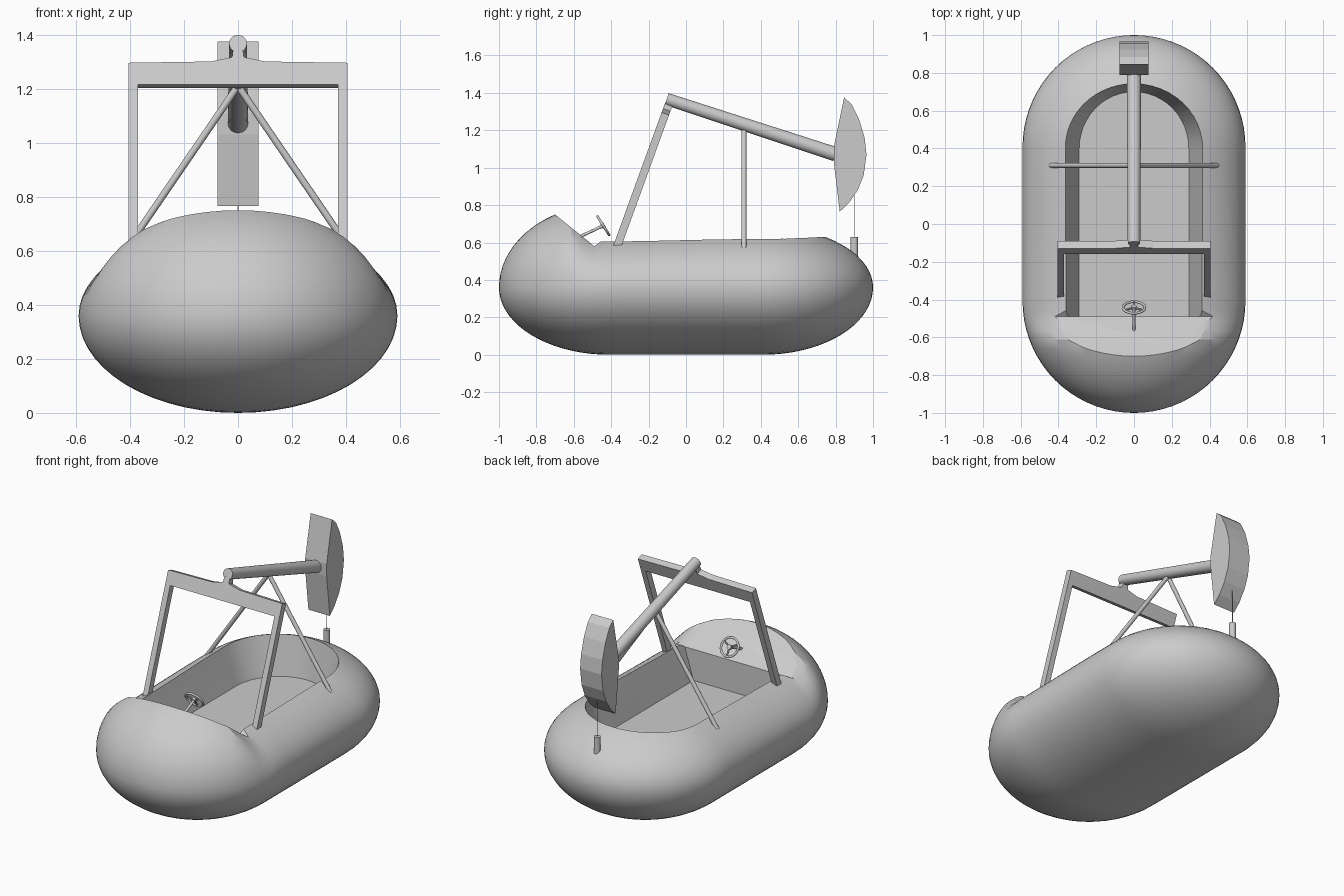
import bpy, bmesh
from math import sin, cos, pi, sqrt, radians
from mathutils import Vector

if "Cube" in bpy.data.objects:
    bpy.data.objects.remove(bpy.data.objects["Cube"])


def make(name, verts, faces, smooth=None):
    """Mesh object from verts and faces, optionally smoothed by angle."""
    me = bpy.data.meshes.new(name)
    bm = bmesh.new()
    vs = [bm.verts.new(v) for v in verts]
    for f in faces:
        bm.faces.new([vs[i] for i in f])
    bmesh.ops.recalc_face_normals(bm, faces=bm.faces)
    bm.to_mesh(me)
    bm.free()
    ob = bpy.data.objects.new(name, me)
    bpy.context.collection.objects.link(ob)
    if smooth:
        shade(ob, smooth)
    return ob


def shade(ob, angle):
    bpy.ops.object.select_all(action='DESELECT')
    ob.select_set(True)
    bpy.context.view_layer.objects.active = ob
    bpy.ops.object.shade_smooth_by_angle(angle=radians(angle))


def loft(name, rings, smooth=None):
    """Closed rings of equal length joined by quads, with capped ends."""
    n = len(rings[0])
    faces = [(r * n + i, r * n + (i + 1) % n, (r + 1) * n + (i + 1) % n, (r + 1) * n + i)
             for r in range(len(rings) - 1) for i in range(n)]
    faces += [tuple(range(n)), tuple(range((len(rings) - 1) * n, len(rings) * n))]
    return make(name, [v for r in rings for v in r], faces, smooth)


def rod(name, a, b, r1, r2=None, n=16):
    a, b = Vector(a), Vector(b)
    q = (b - a).to_track_quat('Z', 'Y')
    ring = lambda c, r: [c + q @ Vector((r * cos(2 * pi * i / n), r * sin(2 * pi * i / n), 0))
                         for i in range(n)]
    return loft(name, [ring(a, r1), ring(b, r2 or r1)], 40)


def slab(name, profile, half):
    """Side profile (y, z) extruded along x."""
    return loft(name, [[(x, y, z) for y, z in profile] for x in (-half, half)])


def step(t):
    t = max(0, min(1, t))
    return t * t * (3 - 2 * t)


# Hull: rounded capsule with a raised nose
R, S, ZC, N = 0.59, 0.41, 0.36, 56


def hull_ring(y, r):
    top = 0.31 + 0.018 * step((y + 0.45) / 0.8) + 0.138 * step((-0.48 - y) / 0.16)
    ring = []
    for i in range(N):
        a = 2 * pi * i / N
        ring.append((R * r * cos(a), y, ZC + r * sin(a) * (top if sin(a) > 0 else ZC)))
    return ring


stations = [(-S - R * cos(t), max(sin(t), 0.01)) for t in [pi / 2 * k / 18 for k in range(18)]]
stations += [(-S + 2 * S * k / 10, 1) for k in range(11)]
stations += [(S + R * sin(t), max(cos(t), 0.01)) for t in [pi / 2 * k / 18 for k in range(1, 19)]]
hull = loft("hull", [hull_ring(y, r) for y, r in stations])


# Cockpit opening: tapered well with a round stern, and a sloped dashboard cut
def well_ring(z):
    k = z - 0.38
    w, d = 0.29 + 0.31 * k, 0.30 + 0.17 * k
    return [(w, -0.49, z)] + [(w * cos(pi * i / 24), 0.40 + d * sin(pi * i / 24), z)
                              for i in range(25)] + [(-w, -0.49, z)]


well = loft("well_cutter", [well_ring(0.38), well_ring(1.0)])
dash = slab("dashboard_cutter", [(-0.82, 0.847), (-0.49, 0.58), (-0.45, 0.61), (-0.45, 1.0), (-0.82, 1.0)], 0.7)
for cutter in (well, dash):
    cutter.hide_render = True
    m = hull.modifiers.new("cut", 'BOOLEAN')
    m.operation, m.object, m.solver = 'DIFFERENCE', cutter, 'EXACT'
    bpy.context.view_layer.objects.active = hull
    bpy.ops.object.modifier_apply(modifier=m.name)
    bpy.data.objects.remove(cutter)
shade(hull, 30)

# Gantry: two legs and a crossbar with a raised neck, leaning back
foot, up = Vector((0, -0.375, 0.56)), Vector((0, 0.265, 0.73)).normalized()
nrm = Vector((0, up.z, -up.y))
T = 0.775
half = [(0.017, T + 0.06), (0.022, T + 0.022), (0.10, T + 0.005), (0.405, T),
        (0.405, 0), (0.37, 0), (0.37, T - 0.085)]
outline = half + [(-x, u) for x, u in reversed(half)]
loft("gantry", [[foot + up * u + nrm * s + Vector((x, 0, 0)) for x, u in outline]
                for s in (-0.021, 0.021)])

# Walking beam and its curved head
rod("beam", (0, -0.103, 1.367), (0, 0.80, 1.072), 0.033, 0.038, 24)
slab("beam_head", [(0.845, 1.375), (0.79, 1.11), (0.79, 1.03), (0.822, 0.765), (0.87, 0.81),
                   (0.918, 0.88), (0.95, 0.96), (0.965, 1.07), (0.955, 1.16), (0.925, 1.26),
                   (0.885, 1.34)], 0.076)

# Rear struts holding the beam
for side, s in (("left", -1), ("right", 1)):
    rod(side + "_strut", (0, 0.31, 1.21), (s * 0.455, 0.31, 0.545), 0.013)

# Cable and plug at the stern
rod("cable", (0, 0.90, 0.62), (0, 0.90, 0.87), 0.002, n=6)
rod("plug", (0, 0.90, 0.50), (0, 0.90, 0.63), 0.02)

# Steering wheel, spokes and column
c, axis = Vector((0, -0.442, 0.69)), Vector((0, 0.85, 0.53)).normalized()
axis_q = axis.to_track_quat('Z', 'Y')
bpy.ops.mesh.primitive_torus_add(location=c, rotation=axis_q.to_euler(), major_radius=0.058,
                                 minor_radius=0.007, major_segments=32, minor_segments=10)
wheel = bpy.context.object
wheel.name = "steering_wheel"
shade(wheel, 60)
for i in range(3):
    a = -pi / 2 + i * 2 * pi / 3
    rod(f"wheel_spoke_{i}", c, c + axis_q @ Vector((0.056 * cos(a), 0.056 * sin(a), 0)), 0.006, n=8)
rod("wheel_hub", c - axis * 0.01, c + axis * 0.008, 0.015)
rod("steering_column", (0, -0.57, 0.63), c, 0.008)
